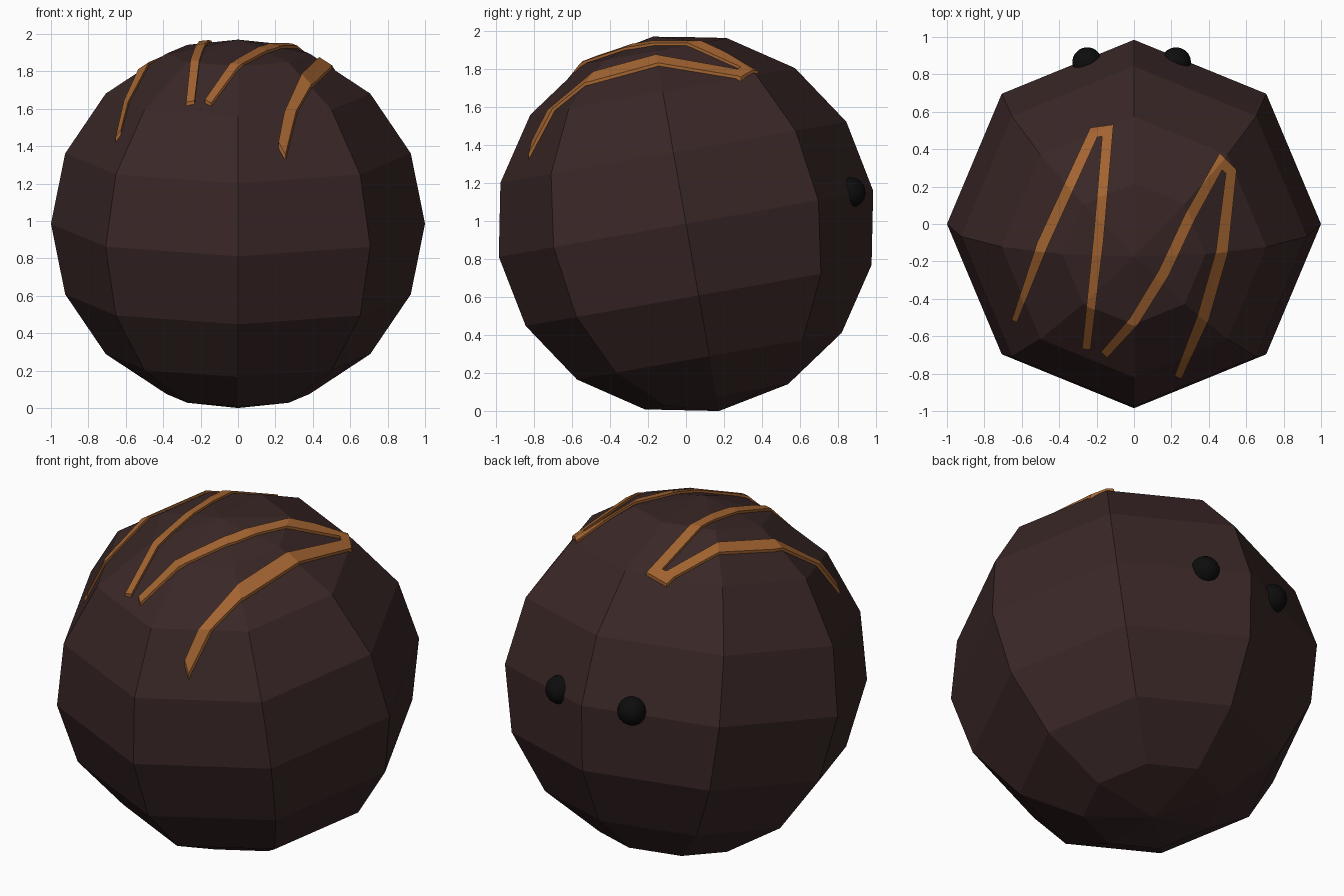
import bpy, bmesh, math
from mathutils import Matrix, Vector

cube = bpy.data.objects.get("Cube")
if cube:
    bpy.data.objects.remove(cube, do_unlink=True)


def material(name, rgb):
    mat = bpy.data.materials.new(name)
    mat.use_nodes = True
    mat.diffuse_color = (*rgb, 1)
    mat.node_tree.nodes["Principled BSDF"].inputs["Base Color"].default_value = (*rgb, 1)
    return mat


chocolate = material("dark chocolate", (0.042, 0.02, 0.02))
caramel = material("caramel", (0.36, 0.125, 0.03))
black = material("black", (0.004, 0.004, 0.004))

CENTRE = Vector((0, 0, 0.985))
TILT = math.radians(10)


def make_object(name, bm, mat):
    mesh = bpy.data.meshes.new(name)
    bmesh.ops.recalc_face_normals(bm, faces=bm.faces[:])
    bm.to_mesh(mesh)
    bm.free()
    mesh.materials.append(mat)
    obj = bpy.data.objects.new(name, mesh)
    bpy.context.collection.objects.link(obj)
    return obj


def tilted_ball(name, radius, mat):
    bm = bmesh.new()
    bmesh.ops.create_uvsphere(bm, u_segments=8, v_segments=8, radius=radius,
                              matrix=Matrix.Translation(CENTRE) @ Matrix.Rotation(TILT, 4, "X"))
    return make_object(name, bm, mat)


def drizzle_prism(name, path):
    """Upright prism over a mitred ribbon; path holds (x, y, width)."""
    pts = [Vector(p[:2]) for p in path]
    left, right = [], []
    for i, p in enumerate(pts):
        before = (p - pts[i - 1]).normalized() if i else None
        after = (pts[i + 1] - p).normalized() if i < len(pts) - 1 else None
        before, after = before or after, after or before
        along = (before + after).normalized()
        side = Vector((-along.y, along.x)) * path[i][2] / 2 / max(along.dot(after), 0.4)
        left.append(p + side)
        right.append(p - side)
    bm = bmesh.new()
    rows = [[bm.verts.new((*v, 1.15)) for v in edge] for edge in (left, right)]
    faces = [bm.faces.new((rows[0][i], rows[1][i], rows[1][i + 1], rows[0][i + 1]))
             for i in range(len(pts) - 1)]
    top = bmesh.ops.extrude_face_region(bm, geom=faces)["geom"]
    bmesh.ops.translate(bm, vec=(0, 0, 1.2),
                        verts=[v for v in top if isinstance(v, bmesh.types.BMVert)])
    return make_object(name, bm, caramel)


# Faceted body
body = tilted_ball("body", 1.0, chocolate)

# Drizzle: ribbons trimmed to a thin layer over the body
shell = tilted_ball("drizzle_shell", 1.014, caramel)
shell.hide_render = True
paths = {
    "drizzle_right": [(-0.64, -0.52, 0.03), (-0.49, -0.11, 0.06), (-0.215, 0.49, 0.055),
                      (-0.14, 0.5, 0.055), (-0.19, -0.08, 0.055), (-0.255, -0.67, 0.045)],
    "drizzle_left": [(-0.16, -0.7, 0.045), (0, -0.52, 0.055), (0.16, -0.26, 0.06),
                     (0.3, 0.04, 0.06), (0.465, 0.335, 0.055), (0.52, 0.28, 0.055),
                     (0.47, -0.15, 0.065), (0.37, -0.5, 0.065), (0.235, -0.82, 0.04)],
}
for name, path in paths.items():
    ribbon = drizzle_prism(name, path)
    for operation, other in (("INTERSECT", shell), ("DIFFERENCE", body)):
        mod = ribbon.modifiers.new(operation.title(), "BOOLEAN")
        mod.operation, mod.object, mod.solver = operation, other, "EXACT"
    bpy.context.view_layer.update()
    result = ribbon.evaluated_get(bpy.context.evaluated_depsgraph_get())
    trimmed = bpy.data.meshes.new_from_object(result)
    ribbon.modifiers.clear()
    ribbon.data = trimmed
    trimmed.materials.clear()
    trimmed.materials.append(caramel)
    for face in trimmed.polygons:
        face.material_index = 0
bpy.data.objects.remove(shell, do_unlink=True)

# Eyes on the back
for name, x in (("eye_right", -0.25), ("eye_left", 0.225)):
    bm = bmesh.new()
    bmesh.ops.create_icosphere(bm, subdivisions=3, radius=0.08,
                               matrix=Matrix.Translation((x, 0.865, 1.15)))
    make_object(name, bm, black)
